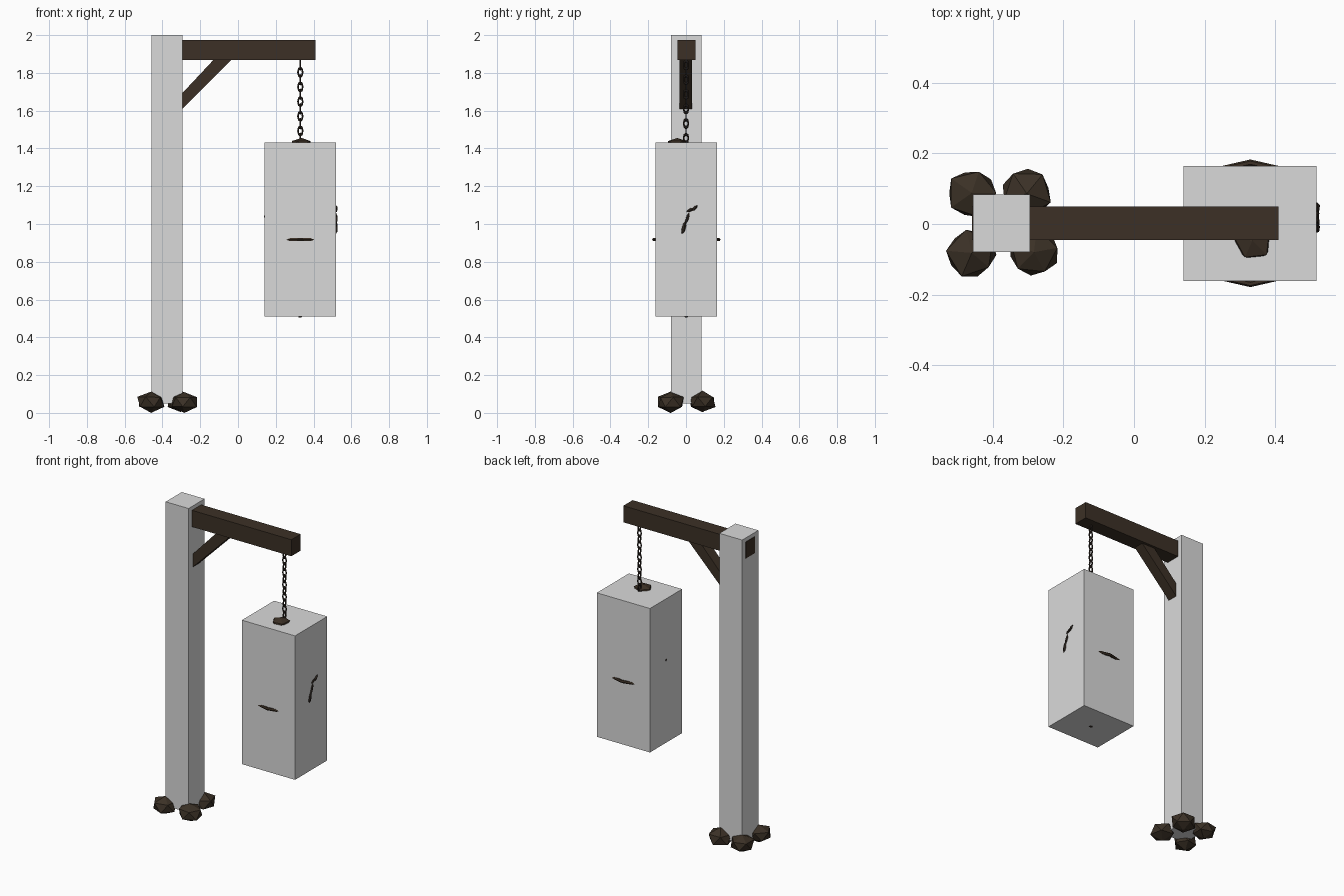
import bpy, bmesh, math, random
from mathutils import Vector, Matrix

random.seed(4)
if "Cube" in bpy.data.objects:
    bpy.data.objects.remove(bpy.data.objects["Cube"], do_unlink=True)


def material(name, colour):
    m = bpy.data.materials.new(name)
    m.use_nodes = True
    m.diffuse_color = (*colour, 1)
    bsdf = m.node_tree.nodes["Principled BSDF"]
    bsdf.inputs["Base Color"].default_value = (*colour, 1)
    bsdf.inputs["Roughness"].default_value = 0.9
    return m


grey = material("pale grey", (0.7, 0.7, 0.7))
wood = material("dark wood", (0.045, 0.03, 0.019))
stone = material("dark stone", (0.043, 0.03, 0.019))
iron = material("dark iron", (0.028, 0.02, 0.015))


def finish(name, bm, mat):
    bmesh.ops.recalc_face_normals(bm, faces=bm.faces)
    me = bpy.data.meshes.new(name)
    bm.to_mesh(me)
    bm.free()
    me.materials.append(mat)
    ob = bpy.data.objects.new(name, me)
    bpy.context.collection.objects.link(ob)
    return ob


def box(name, low, high, mat):
    low, high = Vector(low), Vector(high)
    bm = bmesh.new()
    fit = Matrix.Translation((low + high) / 2) @ Matrix.Diagonal((*(high - low), 1))
    bmesh.ops.create_cube(bm, size=1, matrix=fit)
    return finish(name, bm, mat)


def prism(name, profile, y0, y1, mat):
    # side profile in x and z, pushed along y
    bm = bmesh.new()
    face = bm.faces.new([bm.verts.new((x, y0, z)) for x, z in profile])
    made = bmesh.ops.extrude_face_region(bm, geom=[face])["geom"]
    for v in made:
        if isinstance(v, bmesh.types.BMVert):
            v.co.y = y1
    return finish(name, bm, mat)


def lump(name, centre, radii, mat, jitter, turn=0):
    bm = bmesh.new()
    bmesh.ops.create_icosphere(bm, subdivisions=1, radius=1)
    bmesh.ops.rotate(bm, verts=bm.verts, matrix=Matrix.Rotation(turn, 3, "Z"))
    for v in bm.verts:
        v.co *= 1.05 + random.uniform(-jitter, jitter)
        v.co = Vector(centre) + Vector(a * b for a, b in zip(v.co, radii))
        v.co.z = max(v.co.z, 0)
    return finish(name, bm, mat)


def ring(name, centre, major, minor, sides, mat, rot=(0, 0, 0), scale=(1, 1, 1)):
    bpy.ops.mesh.primitive_torus_add(major_radius=major, minor_radius=minor,
                                     major_segments=sides, minor_segments=6,
                                     location=centre, rotation=rot)
    ob = bpy.context.object
    ob.name = name
    ob.scale = scale
    ob.data.materials.append(mat)
    return ob


# Post, beam with its end showing through the post, and diagonal brace
box("post", (-0.457, -0.08, 0.05), (-0.295, 0.083, 2.0), grey)
box("beam", (-0.459, -0.045, 1.869), (0.41, 0.049, 1.975), wood)
prism("brace", [(-0.32, 1.583), (-0.015, 1.889), (-0.111, 1.889), (-0.32, 1.666)],
      -0.034, 0.033, wood)

# Stones around the foot of the post
for i, (x, y) in enumerate([(-0.46, 0.088), (-0.304, 0.086), (-0.46, -0.082), (-0.284, -0.08)]):
    lump(f"foot_stone_{i + 1}", (x, y, 0.058), (0.073, 0.071, 0.054), stone, 0.1, i * 0.9)

# Chain of alternating links
for i in range(12):
    face_on = i % 2 == 1
    ring(f"chain_link_{i + 1}", (0.33, 0, 1.842 - 0.0388 * i), 0.0125, 0.0045, 8, iron,
         (math.pi / 2, 0, 0 if face_on else math.pi / 2), (1, 1.8, 1))

# Hanging block
box("hanging_block", (0.141, -0.162, 0.509), (0.518, 0.164, 1.432), grey)

# Hoop that just breaks through the front and back
ring("hoop", (0.33, 0.002, 0.917), 0.172, 0.009, 14, wood, (0, 0, math.pi / 14))

# Small pieces breaking through the top, sides and underside
lump("top_knob", (0.336, -0.047, 1.426), (0.055, 0.058, 0.029), wood, 0.08, 0.5)
lump("lower_tip", (0.33, 0, 0.51), (0.012, 0.01, 0.006), iron, 0.1)
for i, (y, z, h, w, tilt) in enumerate([(-0.012, 0.98, 0.036, 0.011, -0.3),
                                        (0.007, 1.03, 0.034, 0.008, -0.3),
                                        (0.022, 1.073, 0.024, 0.008, -1.1),
                                        (0.045, 1.083, 0.022, 0.009, -0.8)]):
    ob = lump(f"side_shard_{i + 1}", (0, 0, 0.1), (0.008, w, h), iron, 0.15)
    ob.data.transform(Matrix.Translation((0.519, y, z)) @ Matrix.Rotation(tilt, 4, "X")
                      @ Matrix.Translation((0, 0, -0.1)))
lump("far_side_tip", (0.141, 0.0, 1.04), (0.004, 0.006, 0.008), iron, 0.1)
